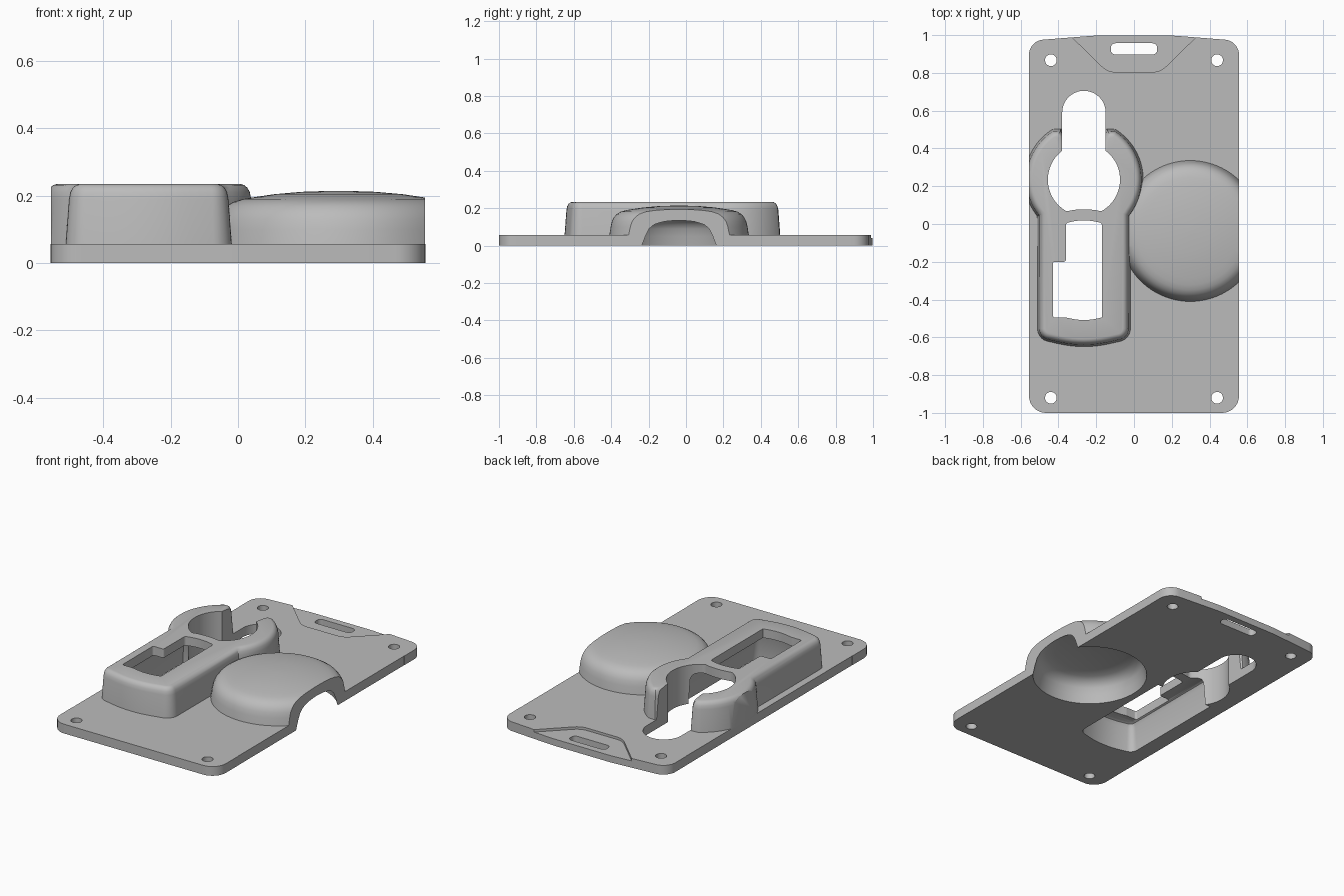
import bpy, bmesh, math
from mathutils import Vector

cube = bpy.data.objects.get("Cube")
if cube:
    bpy.data.objects.remove(cube, do_unlink=True)

grey = bpy.data.materials.new("plain_grey")
grey.use_nodes = True
grey.diffuse_color = (0.5, 0.5, 0.5, 1)
grey.node_tree.nodes["Principled BSDF"].inputs["Base Color"].default_value = (0.5, 0.5, 0.5, 1)


def rounded(corners, steps=8):
    """Counter-clockwise outline from (x, y, fillet radius) corners."""
    out = []
    for i, (x, y, r) in enumerate(corners):
        p = Vector((x, y))
        if r == 0:
            out.append(p)
            continue
        d1 = (p - Vector(corners[i - 1][:2])).normalized()
        d2 = (Vector(corners[(i + 1) % len(corners)][:2]) - p).normalized()
        turn = math.atan2(d1.x * d2.y - d1.y * d2.x, d1.dot(d2))
        start = p - d1 * r * math.tan(abs(turn) / 2)
        side = math.copysign(r, turn)
        centre = start + Vector((-d1.y, d1.x)) * side
        a = start - centre
        for k in range(steps + 1):
            t = turn * k / steps
            c, s = math.cos(t), math.sin(t)
            out.append(centre + Vector((a.x * c - a.y * s, a.x * s + a.y * c)))
    return out


def circle(x, y, r, n=64):
    return [Vector((x + r * math.cos(math.tau * k / n), y + r * math.sin(math.tau * k / n)))
            for k in range(n)]


def inset(pts, t):
    out = []
    for i, p in enumerate(pts):
        d1 = (p - pts[i - 1]).normalized()
        d2 = (pts[(i + 1) % len(pts)] - p).normalized()
        n1, n2 = Vector((-d1.y, d1.x)), Vector((-d2.y, d2.x))
        out.append(p + (n1 + n2) * t / (1 + n1.dot(n2)))
    return out


def loft(name, layers):
    """Closed solid through a stack of (outline, z) layers."""
    bm = bmesh.new()
    rings = [[bm.verts.new((p.x, p.y, z)) for p in pts] for pts, z in layers]
    for lo, hi in zip(rings, rings[1:]):
        for i in range(len(lo)):
            bm.faces.new((lo[i - 1], lo[i], hi[i], hi[i - 1]))
    bm.faces.new(rings[0][::-1])
    bm.faces.new(rings[-1])
    bmesh.ops.recalc_face_normals(bm, faces=bm.faces)
    mesh = bpy.data.meshes.new(name)
    bm.to_mesh(mesh)
    bm.free()
    mesh.materials.append(grey)
    ob = bpy.data.objects.new(name, mesh)
    bpy.context.collection.objects.link(ob)
    return ob


def prism(name, pts, z0=-0.05, z1=0.3):
    return loft(name, [(pts, z0), (pts, z1)])


def combine(base, tool, operation):
    bpy.context.view_layer.objects.active = base
    mod = base.modifiers.new("combine", 'BOOLEAN')
    mod.operation, mod.solver, mod.object = operation, 'EXACT', tool
    bpy.ops.object.modifier_apply(modifier=mod.name)
    bpy.data.objects.remove(tool, do_unlink=True)


def box(x0, x1, y0, y1, r=0):
    return rounded([(x0, y0, r), (x1, y0, r), (x1, y1, r), (x0, y1, r)])


# Base card with a bowed back edge
W = 0.556
card = prism("formed_card", rounded([
    (-W, -1, 0.09), (W, -1, 0.09), (W, 0.97, 0.08), (0.2, 0.998, 0.8),
    (-0.2, 0.998, 0.8), (-W, 0.97, 0.08)]), 0, 0.056)

# Raised holder: long body running into an open ring with two arms
CX, CY = -0.265, 0.235
arc = []
for k in range(33):
    a = math.radians(-38 + 96 * k / 32)
    arc.append((0.315 * math.cos(a), CY + 0.315 * math.sin(a)))
half = [(0.247, -0.61, 0.07)] + [(x, y, 0) for x, y in arc]
half += [(0.12, 0.505, 0), (0.095, 0.47, 0), (0.075, 0.38, 0)]
holder_outline = rounded(
    [(CX, -0.665, 0.6)] + [(CX + x, y, r) for x, y, r in half]
    + [(CX - x, y, r) for x, y, r in reversed(half)])
holder_steps = [(0, 0.01), (0.001, 0.056), (0.011, 0.19), (0.015, 0.21),
                (0.022, 0.223), (0.032, 0.231), (0.042, 0.234)]
holder = loft("holder", [(inset(holder_outline, t), z) for t, z in holder_steps])

# Shallow dome
DX, DY = 0.298, -0.037
dome_steps = [(0.376, 0.01), (0.373, 0.056), (0.366, 0.10), (0.359, 0.13), (0.349, 0.15),
              (0.334, 0.168), (0.312, 0.181), (0.285, 0.189), (0.25, 0.195),
              (0.19, 0.204), (0.11, 0.211), (0.02, 0.214)]
dome = loft("dome", [(circle(DX, DY, r, 96), z) for r, z in dome_steps])

combine(card, dome, 'UNION')
combine(card, holder, 'UNION')

# Trim everything flush with the long edges
for s in (-1, 1):
    x0, x1 = sorted((s * 0.555, s * 0.9))
    combine(card, prism("edge_trim", box(x0, x1, -0.8, 0.8)), 'DIFFERENCE')

# Hollow under the dome
hollow_steps = [(0.33, -0.02), (0.325, 0), (0.314, 0.05), (0.303, 0.09), (0.29, 0.112),
                (0.27, 0.128), (0.25, 0.138), (0.2, 0.148), (0.1, 0.157), (0.01, 0.16)]
combine(card, loft("dome_hollow", [(circle(DX, DY, r, 96), z) for r, z in hollow_steps]),
        'DIFFERENCE')

# Hollow under the holder body
hollow = rounded([(CX, -0.61, 0.5), (CX + 0.195, -0.56, 0.05), (CX + 0.195, 0.13, 0),
                  (CX - 0.195, 0.13, 0), (CX - 0.195, -0.56, 0.05)])
combine(card, loft("holder_hollow", [(inset(hollow, t), z) for t, z in
                                     [(0, -0.02), (0.01, 0.15), (0.02, 0.172), (0.035, 0.18)]]),
        'DIFFERENCE')

# Stepped window in the top of the holder
combine(card, prism("window", rounded([
    (-0.43, -0.495, 0.012), (-0.36, -0.495, 0.02), (CX, -0.515, 0.3), (-0.17, -0.495, 0),
    (-0.17, 0.005, 0.015), (CX, 0.027, 0.3), (-0.36, 0.005, 0.015),
    (-0.36, -0.2, 0.012), (-0.43, -0.2, 0.012)])), 'DIFFERENCE')

# Ring opening, flattened by the bridge, and the slot behind it
opening = circle(CX, CY, 0.191, 96)
for p in opening:
    p.y = max(p.y, 0.062 + 0.016 * (1 - ((p.x - CX) / 0.11) ** 2))
combine(card, prism("ring_opening", opening), 'DIFFERENCE')
combine(card, prism("slot", rounded([
    (CX - 0.115, 0.3, 0), (CX + 0.115, 0.3, 0),
    (CX + 0.115, 0.705, 0.1149), (CX - 0.115, 0.705, 0.1149)], 16)), 'DIFFERENCE')

# Recessed strap area, strap slot and corner holes
combine(card, prism("strap_recess", rounded([
    (-0.14, 0.805, 0.1), (0.14, 0.805, 0.1), (0.37, 1.03, 0), (-0.37, 1.03, 0)]), 0.041),
    'DIFFERENCE')
combine(card, prism("strap_slot", box(-0.123, 0.123, 0.897, 0.957, 0.025)), 'DIFFERENCE')
for x in (-0.44, 0.44):
    for y in (-0.92, 0.867):
        combine(card, prism("corner_hole", circle(x, y, 0.031, 32)), 'DIFFERENCE')

bpy.ops.object.select_all(action='DESELECT')
card.select_set(True)
bpy.context.view_layer.objects.active = card
bpy.ops.object.shade_smooth_by_angle(angle=math.radians(30))
